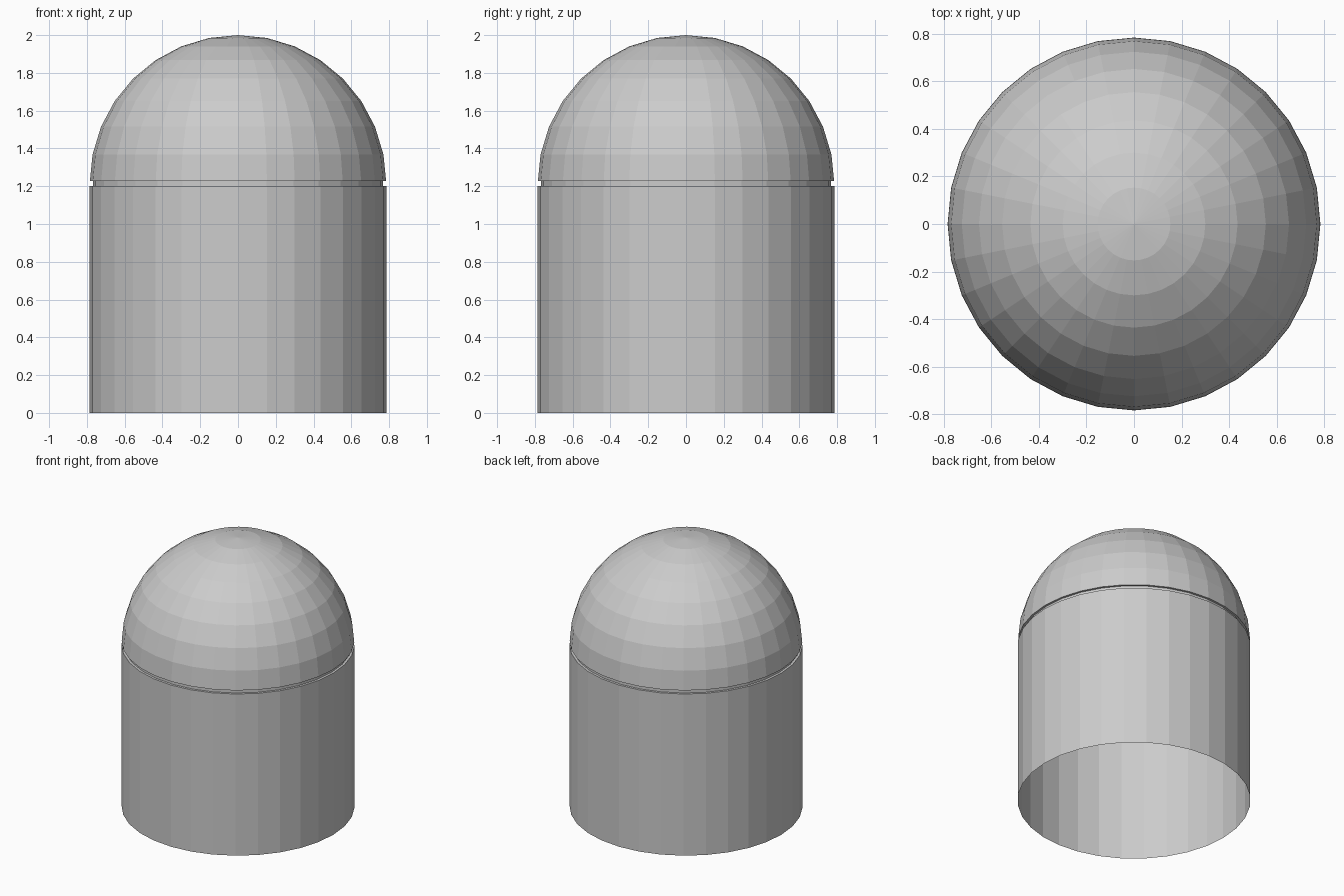
import bpy, bmesh
from math import sin, cos, pi

if "Cube" in bpy.data.objects:
    bpy.data.objects.remove(bpy.data.objects["Cube"])

SIDES = 32
R = 0.785          # outer radius
EQ = 2.0 - R       # height of the dome's equator
GAP = 0.013        # half height of the seam groove
INNER = 0.768      # groove radius


def lathe(name, profile):
    """Revolve (radius, z) points around z as an open, flat-shaded shell."""
    bm = bmesh.new()
    verts = [bm.verts.new((r, 0, z)) for r, z in profile]
    edges = [bm.edges.new(pair) for pair in zip(verts, verts[1:])]
    bmesh.ops.spin(bm, geom=verts + edges, cent=(0, 0, 0), axis=(0, 0, 1),
                   angle=2 * pi, steps=SIDES, use_duplicate=False)
    bmesh.ops.remove_doubles(bm, verts=bm.verts, dist=1e-4)
    # Orient faces outward, judged from the bottom-most side wall
    bmesh.ops.recalc_face_normals(bm, faces=bm.faces)
    bm.normal_update()
    side = max(bm.faces, key=lambda f: abs(f.normal.x) + abs(f.normal.y))
    c = side.calc_center_median()
    if side.normal.x * c.x + side.normal.y * c.y < 0:
        bmesh.ops.reverse_faces(bm, faces=bm.faces)
    mesh = bpy.data.meshes.new(name)
    bm.to_mesh(mesh)
    bm.free()
    obj = bpy.data.objects.new(name, mesh)
    bpy.context.collection.objects.link(obj)
    return obj


# Straight wall, open at the bottom, with the ledge below the groove
lathe("body", [(R, 0), (R, EQ - GAP), (INNER, EQ - GAP)])

# Recessed band between body and dome
lathe("seam_groove", [(INNER, EQ - GAP), (INNER, EQ + GAP)])

# Hemispherical dome with the underside lip above the groove
arc = [(R * cos(i * pi / 16), EQ + R * sin(i * pi / 16)) for i in range(1, 8)]
lathe("dome", [(INNER, EQ + GAP), (R - 0.001, EQ + GAP)] + arc + [(0, 2.0)])
